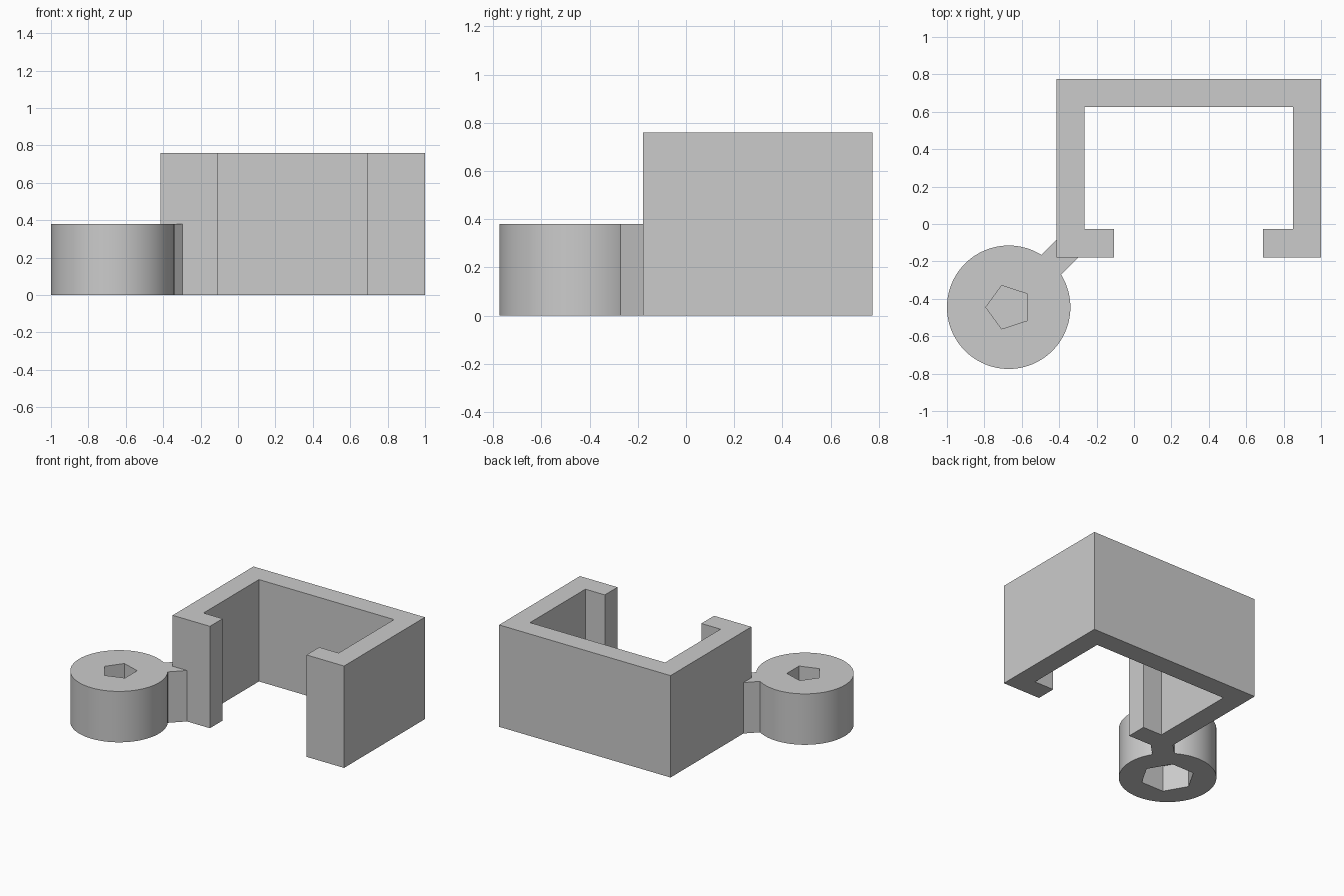
import bpy
import bmesh
import math
from mathutils import Vector

cube = bpy.data.objects.get("Cube")
if cube:
    bpy.data.objects.remove(cube, do_unlink=True)

# Single plain grey
grey = bpy.data.materials.new("plain grey")
grey.use_nodes = True
colour = (0.6, 0.6, 0.6, 1)
grey.diffuse_color = colour
grey.node_tree.nodes["Principled BSDF"].inputs["Base Color"].default_value = colour


def prism(name, outline, bottom, top):
    """Extrude a counter-clockwise outline between two heights."""
    bm = bmesh.new()
    face = bm.faces.new([bm.verts.new((p[0], p[1], bottom)) for p in outline])
    raised = bmesh.ops.extrude_face_region(bm, geom=[face])["geom"]
    verts = [g for g in raised if isinstance(g, bmesh.types.BMVert)]
    bmesh.ops.translate(bm, vec=(0, 0, top - bottom), verts=verts)
    bmesh.ops.recalc_face_normals(bm, faces=bm.faces)
    mesh = bpy.data.meshes.new(name)
    bm.to_mesh(mesh)
    bm.free()
    mesh.materials.append(grey)
    obj = bpy.data.objects.new(name, mesh)
    bpy.context.collection.objects.link(obj)
    return obj


def ring(centre, radius, sides, start=0):
    angles = [start + math.tau * i / sides for i in range(sides)]
    return [centre + radius * Vector((math.cos(a), math.sin(a))) for a in angles]


def activate(obj):
    bpy.ops.object.select_all(action="DESELECT")
    obj.select_set(True)
    bpy.context.view_layer.objects.active = obj


def cut(obj, cutter):
    cutter.hide_render = True
    mod = obj.modifiers.new("cut", "BOOLEAN")
    mod.operation = "DIFFERENCE"
    mod.solver = "EXACT"
    mod.object = cutter
    activate(obj)
    bpy.ops.object.modifier_apply(modifier=mod.name)
    bpy.data.objects.remove(cutter, do_unlink=True)


# C-shaped clip with two inward lips
left, right, front, back, wall = -0.415, 1.0, -0.178, 0.775, 0.15
lip_left, lip_right = -0.107, 0.69
prism("clip_bracket", [
    (lip_left, front), (lip_left, front + wall),
    (left + wall, front + wall), (left + wall, back - wall),
    (right - wall, back - wall), (right - wall, front + wall),
    (lip_right, front + wall), (lip_right, front),
    (right, front), (right, back), (left, back), (left, front),
], 0, 0.76)

# Round boss with a screw hole above and a nut pocket below
height, radius = 0.38, 0.33
hub = Vector((-0.67, -0.445))
boss = prism("round_boss", ring(hub, radius, 96), 0, height)
cut(boss, prism("screw_hole", ring(hub, 0.122, 5, math.pi), 0.21, height + 0.1))
cut(boss, prism("nut_pocket", ring(hub, 0.185, 6), -0.1, 0.195))
activate(boss)
bpy.ops.object.shade_smooth_by_angle(angle=math.radians(30))

# Diagonal arm joining the boss to the clip corner
along = Vector((1, 1)).normalized()
side = Vector((-1, 1)).normalized() * 0.075
near, far = hub + along * (radius - 0.015), hub + along * 0.475
prism("connecting_arm", [near - side, far - side, far + side, near + side], 0, height)
